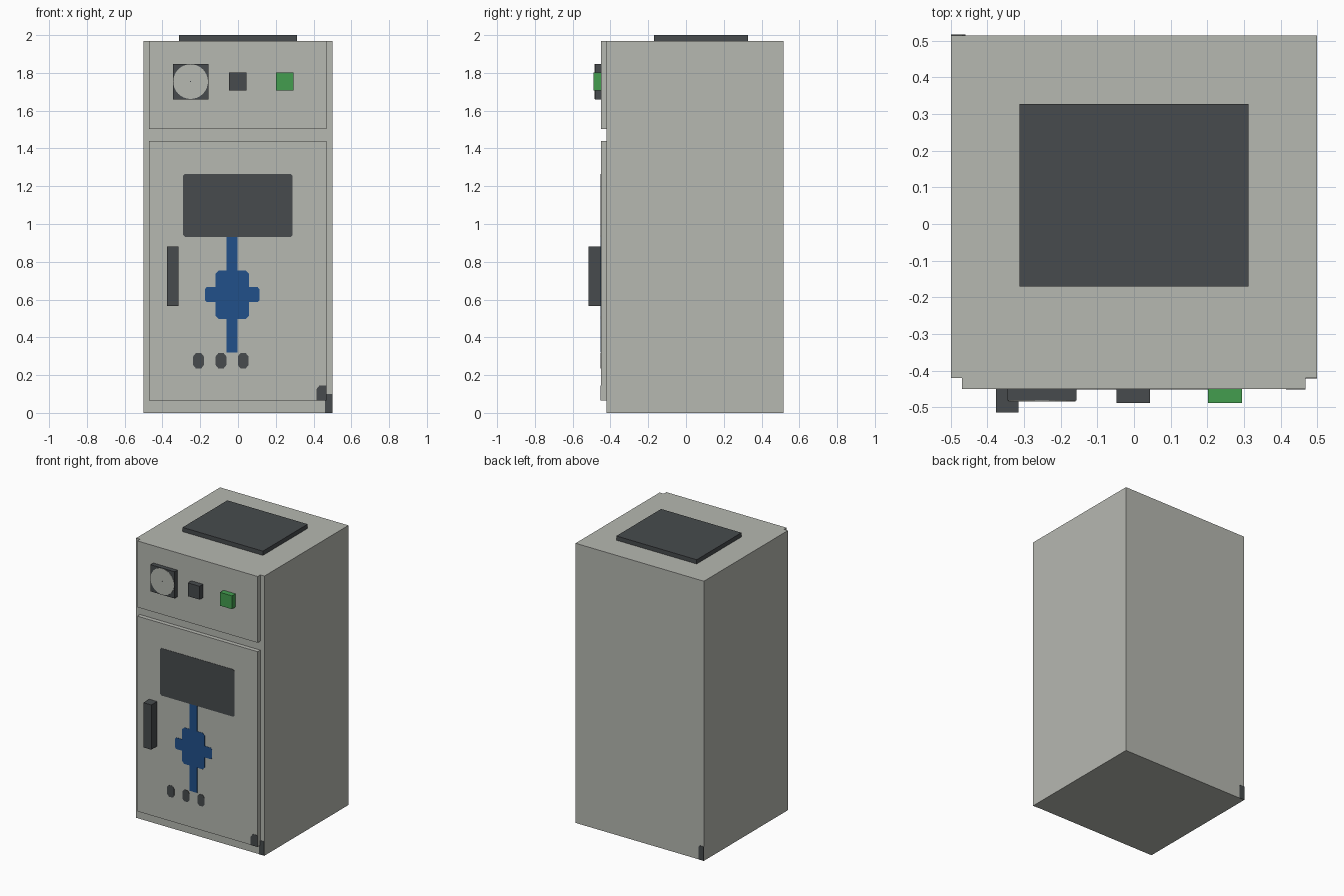
import bpy, bmesh, math

if "Cube" in bpy.data.objects:
    bpy.data.objects.remove(bpy.data.objects["Cube"])


def material(name, rgb):
    """Flat colour given as 0-255 display values."""
    def lin(v):
        v /= 255
        return v / 12.92 if v <= 0.04045 else ((v + 0.055) / 1.055) ** 2.4
    m = bpy.data.materials.new(name)
    m.diffuse_color = (*[lin(v) for v in rgb], 1)
    m.use_nodes = True
    m.node_tree.nodes["Principled BSDF"].inputs["Base Color"].default_value = m.diffuse_color
    return m


GREY = material("cabinet grey", (182, 184, 177))
DARK = material("dark grey", (71, 75, 77))
GREEN = material("button green", (67, 158, 79))
BLUE = material("diagram blue", (33, 80, 138))


def finish(name, bm, mat):
    bmesh.ops.recalc_face_normals(bm, faces=bm.faces)
    mesh = bpy.data.meshes.new(name)
    bm.to_mesh(mesh)
    bm.free()
    mesh.materials.append(mat)
    ob = bpy.data.objects.new(name, mesh)
    bpy.context.collection.objects.link(ob)
    return ob


def box(name, x, y, z, mat):
    bm = bmesh.new()
    bmesh.ops.create_cube(bm, size=1)
    for v in bm.verts:
        v.co = [r[0] if c < 0 else r[1] for c, r in zip(v.co, (x, y, z))]
    return finish(name, bm, mat)


def plate(name, outline, y, mat, depth=0.002):
    """Thin painted plate: an (x, z) outline from y outward along depth."""
    bm = bmesh.new()
    face = bm.faces.new([bm.verts.new((x, y, z)) for x, z in outline])
    ext = bmesh.ops.extrude_face_region(bm, geom=[face])
    for v in ext["geom"]:
        if isinstance(v, bmesh.types.BMVert):
            v.co.y -= depth
    return finish(name, bm, mat)


def chamfered(x0, x1, z0, z1, c, d):
    return [(x0 + c, z0), (x1 - c, z0), (x1, z0 + d), (x1, z1 - d),
            (x1 - c, z1), (x0 + c, z1), (x0, z1 - d), (x0, z0 + d)]


BODY_F, DOOR_F, BACK = -0.42, -0.45, 0.515

# Cabinet, doors and roof cover
box("cabinet_body", (-0.5, 0.5), (BODY_F, BACK), (0, 1.97), GREY)
box("upper_panel", (-0.47, 0.468), (DOOR_F, BODY_F), (1.503, 1.97), GREY)
box("lower_door", (-0.47, 0.468), (DOOR_F, BODY_F), (0.065, 1.44), GREY)
box("roof_cover", (-0.313, 0.313), (-0.17, 0.328), (1.97, 2.0), DARK)

# Meter with round dial
box("meter_frame", (-0.345, -0.157), (-0.482, DOOR_F), (1.66, 1.848), DARK)
dial = [(-0.251 + 0.092 * math.cos(math.tau * i / 32),
         1.754 + 0.092 * math.sin(math.tau * i / 32)) for i in range(32)]
plate("meter_dial", dial, -0.482, GREY)
plate("dial_pivot", chamfered(-0.254, -0.248, 1.751, 1.757, 0.001, 0.001), -0.484, DARK, 0.001)

# Switch, button and handle
box("switch", (-0.048, 0.044), (-0.489, DOOR_F), (1.708, 1.802), DARK)
box("green_button", (0.202, 0.295), (-0.489, DOOR_F), (1.708, 1.802), GREEN)
box("door_handle", (-0.377, -0.315), (-0.515, DOOR_F), (0.565, 0.88), DARK)

# Painted window and indicator marks
plate("window", chamfered(-0.291, 0.289, 0.932, 1.265, 0.01, 0.01), DOOR_F, DARK)
for i, x in enumerate((-0.209, -0.09, 0.027)):
    plate(f"indicator_{i + 1}", chamfered(x - 0.028, x + 0.028, 0.235, 0.317, 0.014, 0.018),
          DOOR_F, DARK)

# Painted blue diagram: one quarter stepped outline mirrored about its centre
cx, cz = -0.031, 0.626
quarter = [(0.145, 0.028), (0.135, 0.04), (0.088, 0.04), (0.088, 0.112),
           (0.072, 0.128), (0.029, 0.128), (0.029, 0.306)]
outline = []
for sx, sz in ((1, 1), (-1, 1), (-1, -1), (1, -1)):
    pts = quarter if sx * sz > 0 else quarter[::-1]
    outline += [(cx + sx * x, cz + sz * z) for x, z in pts]
plate("blue_diagram", outline, DOOR_F, BLUE)

# Dark corner marks on the door, front and back
plate("door_corner_mark", [(0.415, 0.065), (0.468, 0.065), (0.468, 0.146),
                           (0.432, 0.146), (0.415, 0.125)], DOOR_F, DARK)
mark = [(0.46, 0), (0.5, 0), (0.5, 0.1), (0.468, 0.1), (0.46, 0.09)]
plate("front_corner_mark", mark, BODY_F, DARK)
plate("back_corner_mark", [(-x, z) for x, z in mark], BACK, DARK, -0.002)
